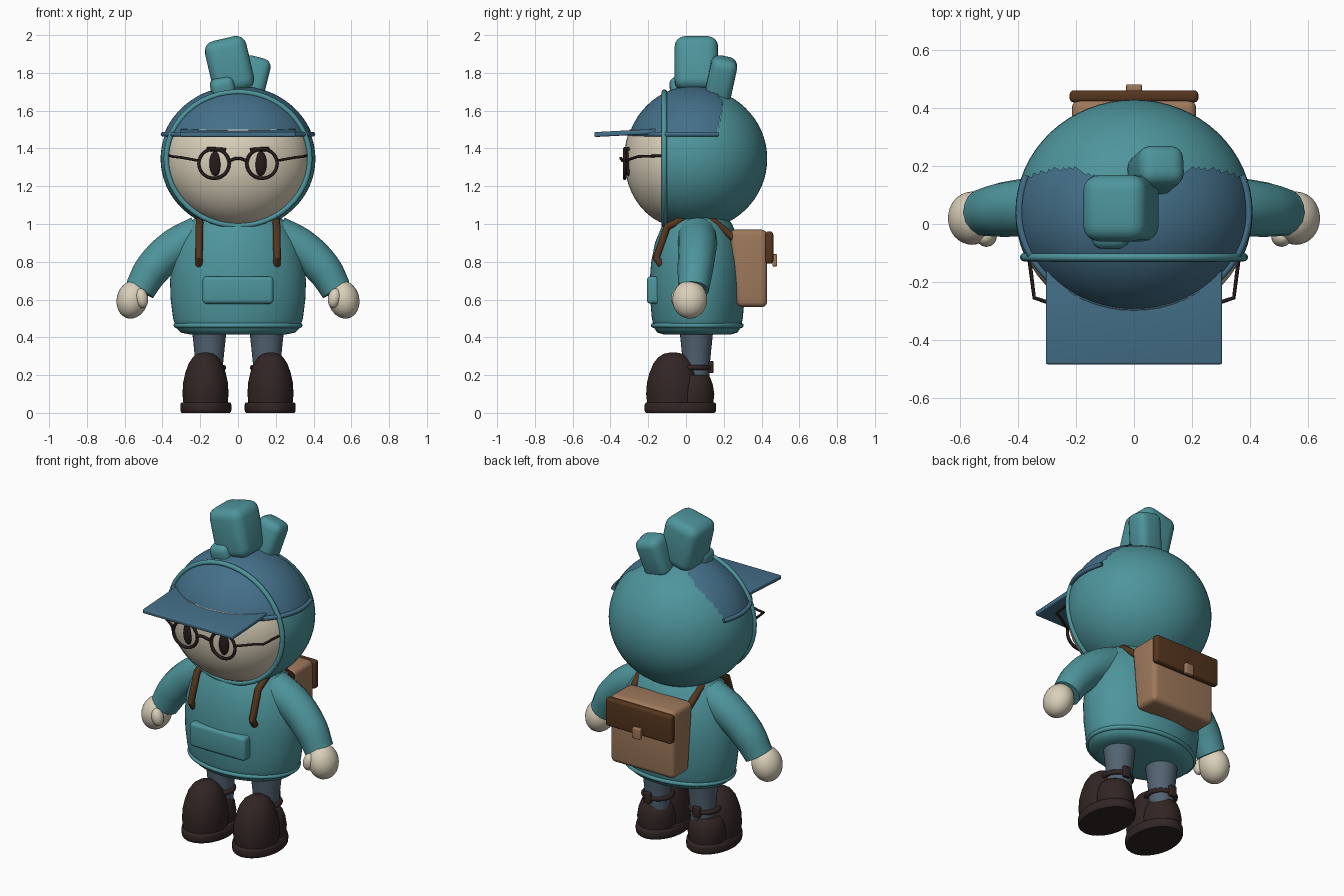
import bpy, bmesh
from math import sin, cos, pi, radians
from mathutils import Vector, Euler, Matrix

cube = bpy.data.objects.get("Cube")
if cube:
    bpy.data.objects.remove(cube, do_unlink=True)


def material(name, rgb):
    m = bpy.data.materials.new(name)
    m.use_nodes = True
    m.diffuse_color = (*rgb, 1)
    m.node_tree.nodes["Principled BSDF"].inputs["Base Color"].default_value = (*rgb, 1)
    return m


TEAL = material("teal_cloth", (0.075, 0.30, 0.33))
BLUE = material("cap_blue", (0.058, 0.16, 0.25))
CREAM = material("cream_skin", (0.70, 0.63, 0.49))
TAN = material("tan_leather", (0.34, 0.19, 0.105))
BROWN = material("brown_leather", (0.09, 0.036, 0.013))
BOOT = material("boot_brown", (0.032, 0.019, 0.018))
GREY = material("trouser_grey", (0.085, 0.125, 0.165))
BLACK = material("frame_black", (0.02, 0.011, 0.011))


def link(name, data, mat):
    ob = bpy.data.objects.new(name, data)
    bpy.context.collection.objects.link(ob)
    data.materials.append(mat)
    bpy.ops.object.select_all(action="DESELECT")
    ob.select_set(True)
    bpy.context.view_layer.objects.active = ob
    if ob.type == "CURVE":
        bpy.ops.object.convert(target="MESH")
    bpy.ops.object.shade_smooth_by_angle(angle=radians(40))
    return bpy.context.view_layer.objects.active


def finish(name, bm, mat):
    bmesh.ops.recalc_face_normals(bm, faces=bm.faces)
    me = bpy.data.meshes.new(name)
    bm.to_mesh(me)
    bm.free()
    return link(name, me, mat)


def ellipsoid(name, c, r, mat, cuts=(), front=None, drop=None, rot=(0, 0, 0), seg=48):
    """Ellipsoid; cuts remove the side a normal points to, front is a separate -y radius."""
    bm = bmesh.new()
    bmesh.ops.create_uvsphere(bm, u_segments=seg, v_segments=seg // 2, radius=1)
    for v in bm.verts:
        ry = front if front and v.co.y < 0 else r[1]
        v.co = Vector((v.co.x * r[0], v.co.y * ry, v.co.z * r[2]))
    bm.transform(Matrix.Translation(c) @ Euler(rot).to_matrix().to_4x4())
    for co, no in cuts:
        bmesh.ops.bisect_plane(bm, geom=bm.verts[:] + bm.edges[:] + bm.faces[:],
                               plane_co=co, plane_no=no, clear_outer=True)
    if drop:
        bmesh.ops.delete(bm, geom=[v for v in bm.verts if drop(v.co)], context="VERTS")
    return finish(name, bm, mat)


def rounded_box(name, c, size, bevel, mat, tilt=(0, 0, 0), taper=0):
    bm = bmesh.new()
    bmesh.ops.create_cube(bm, size=1)
    for v in bm.verts:
        shift = taper if v.co.z < 0 and v.co.y < 0 else 0
        v.co = Vector((v.co.x * size[0], v.co.y * size[1] + shift, v.co.z * size[2]))
    bmesh.ops.bevel(bm, geom=bm.edges[:], offset=bevel, segments=4, profile=0.5, affect="EDGES")
    rot = Euler([radians(a) for a in tilt]).to_matrix().to_4x4()
    bm.transform(Matrix.Translation(c) @ rot)
    return finish(name, bm, mat)


def lathe(name, c, rx, ry, profile, mat, n=48):
    """Stack of elliptical rings from (height, relative radius) pairs, capped."""
    bm = bmesh.new()
    rings = [[bm.verts.new((c[0] + rx * k * cos(2 * pi * i / n),
                            c[1] + ry * k * sin(2 * pi * i / n), z)) for i in range(n)]
             for z, k in profile]
    for a, b in zip(rings, rings[1:]):
        for i in range(n):
            bm.faces.new((a[i], a[(i + 1) % n], b[(i + 1) % n], b[i]))
    bm.faces.new(rings[0])
    bm.faces.new(rings[-1])
    return finish(name, bm, mat)


def tube(name, pts, radius, mat, radii=None, closed=False, smooth=False):
    cu = bpy.data.curves.new(name, "CURVE")
    cu.dimensions = "3D"
    cu.bevel_depth = radius
    cu.bevel_resolution = 6
    cu.use_fill_caps = True
    if smooth:
        sp = cu.splines.new("BEZIER")
        sp.bezier_points.add(len(pts) - 1)
        for i, p in enumerate(sp.bezier_points):
            p.co = pts[i]
            p.handle_left_type = p.handle_right_type = "AUTO"
            p.radius = radii[i] if radii else 1
    else:
        sp = cu.splines.new("POLY")
        sp.points.add(len(pts) - 1)
        for p, co in zip(sp.points, pts):
            p.co = (*co, 1)
    sp.use_cyclic_u = closed
    return link(name, cu, mat)


def ring(name, c, rx, ry, radius, mat, upright=False):
    pts = []
    for i in range(48):
        a, b = rx * cos(i * pi / 24), ry * sin(i * pi / 24)
        pts.append((c[0] + a, c[1], c[2] + b) if upright else (c[0] + a, c[1] + b, c[2]))
    return tube(name, pts, radius, mat, closed=True)


# Head, hood and hood edge
ellipsoid("face", (0, -0.03, 1.345), (0.385, 0.297, 0.36), CREAM, cuts=[((0, 0, 1.5), (0, 0, 1))])
ellipsoid("hood", (0, 0.04, 1.345), (0.41, 0.39, 0.38), TEAL,
          cuts=[((0, -0.115, 0), (0, -1, 0))], seg=64)
ring("hood_edge", (0, -0.115, 1.345), 0.38, 0.354, 0.014, TEAL, upright=True)

# Cap: dome, rim and flat brim
ellipsoid("cap_dome", (0, 0.04, 1.345), (0.416, 0.396, 0.386), BLUE, front=0.362, seg=128,
          cuts=[((0, 0, 1.475), (0, 0, -1))],
          drop=lambda p: p.y > 0.2 - 0.45 * max(0, 0.2 - abs(p.x)) - 0.25 * max(0, 1.6 - p.z))
arc = [radians(a) for a in range(160, 381, 5)]
tube("cap_rim", [(0.396 * cos(a), 0.04 + (0.338 if sin(a) < 0 else 0.375) * sin(a), 1.475)
                 for a in arc], 0.013, BLUE)
rounded_box("cap_brim", (0, -0.32, 1.482), (0.61, 0.33, 0.026), 0.008, BLUE, tilt=(3, 0, 0))

# Tufts on top of the hood
rounded_box("large_tuft", (-0.045, 0.055, 1.84), (0.225, 0.23, 0.29), 0.055, TEAL, (0, -13, 0))
rounded_box("back_tuft", (0.075, 0.185, 1.765), (0.16, 0.14, 0.24), 0.045, TEAL, (-12, 14, 0))
rounded_box("small_tuft", (-0.08, -0.02, 1.72), (0.13, 0.13, 0.12), 0.04, TEAL, (8, -12, 0))

# Hooded top with hem and front pocket
lathe("body", (0, 0.06), 0.36, 0.252,
      [(0.415, 0.7), (0.425, 0.84), (0.45, 0.91), (0.5, 0.955), (0.6, 0.99), (0.7, 1.0),
       (0.8, 0.97), (0.9, 0.89), (1.0, 0.73), (1.06, 0.55)], TEAL, 64)
ring("hem", (0, 0.06, 0.463), 0.328, 0.232, 0.013, TEAL)
rounded_box("pocket", (0, -0.162, 0.65), (0.375, 0.09, 0.145), 0.02, TEAL)

# Spectacle bridge
tube("bridge", [(-0.045, -0.335, 1.335), (0, -0.345, 1.348), (0.045, -0.335, 1.335)],
     0.008, BLACK, smooth=True)

# Parts that come in left and right pairs
for s, side in ((1, "left"), (-1, "right")):
    # Eyes and spectacles
    ellipsoid(side + "_eye", (s * 0.12, -0.306, 1.32), (0.032, 0.02, 0.066), BLACK, seg=24)
    ring(side + "_lens_frame", (s * 0.127, -0.325, 1.32), 0.08, 0.078, 0.009, BLACK, upright=True)
    tube(side + "_temple", [(s * 0.205, -0.322, 1.335), (s * 0.3, -0.27, 1.352),
                            (s * 0.345, -0.255, 1.357), (s * 0.362, -0.12, 1.362)], 0.007, BLACK)
    tube(side + "_brow", [(s * 0.065, -0.322, 1.392), (s * 0.165, -0.308, 1.397)], 0.011, BLACK)

    # Arm, hand and thumb
    tube(side + "_arm", [(s * 0.2, 0.06, 0.94), (s * 0.33, 0.06, 0.875), (s * 0.45, 0.05, 0.765),
                         (s * 0.52, 0.04, 0.652)], 0.1, TEAL, radii=(1.05, 1.02, 0.95, 0.82),
         smooth=True)
    ellipsoid(side + "_hand", (s * 0.56, 0.02, 0.6), (0.082, 0.092, 0.102), CREAM,
              rot=(0, s * -0.25, 0), seg=32)
    ellipsoid(side + "_thumb", (s * 0.51, -0.045, 0.607), (0.034, 0.034, 0.052), CREAM,
              rot=(0, s * 0.2, 0), seg=24)

    # Leg and boot
    lathe(side + "_leg", (s * 0.152, 0.055), 0.09, 0.088,
          [(0.12, 0.75), (0.25, 0.8), (0.34, 0.9), (0.46, 1.04)], GREY, 32)
    lathe(side + "_sole", (s * 0.17, -0.03), 0.135, 0.19,
          [(0, 0.95), (0.008, 0.99), (0.018, 1), (0.04, 1), (0.05, 0.985), (0.056, 0.94)], BOOT)
    lathe(side + "_boot", (s * 0.172, -0.068), 0.122, 0.143,
          [(0.05, 0.96), (0.1, 1), (0.16, 0.97), (0.21, 0.88), (0.26, 0.74), (0.295, 0.55),
           (0.313, 0.35), (0.32, 0.1)], BOOT)
    lathe(side + "_heel", (s * 0.17, 0.035), 0.108, 0.115,
          [(0.05, 0.95), (0.1, 1), (0.15, 0.93), (0.19, 0.8), (0.2, 0.7)], BOOT)
    ring(side + "_ankle_strap", (s * 0.157, 0.045, 0.24), 0.08, 0.078, 0.014, BOOT)
    rounded_box(side + "_strap_tab", (s * 0.165, 0.132, 0.243), (0.045, 0.026, 0.065), 0.006, BOOT)

    # Shoulder strap
    tube(side + "_shoulder_strap", [(s * 0.205, -0.13, 0.785), (s * 0.207, -0.158, 0.82),
                                    (s * 0.205, -0.1, 0.985), (s * 0.2, 0, 1.035),
                                    (s * 0.2, 0.15, 1.01), (s * 0.19, 0.26, 0.92)], 0.02, BROWN)

# Backpack
rounded_box("backpack", (0, 0.33, 0.765), (0.43, 0.2, 0.41), 0.03, TAN, taper=0.04)
rounded_box("backpack_flap", (0, 0.441, 0.875), (0.445, 0.042, 0.17), 0.015, BROWN)
rounded_box("backpack_buckle", (0, 0.47, 0.808), (0.054, 0.026, 0.064), 0.005, TAN)
